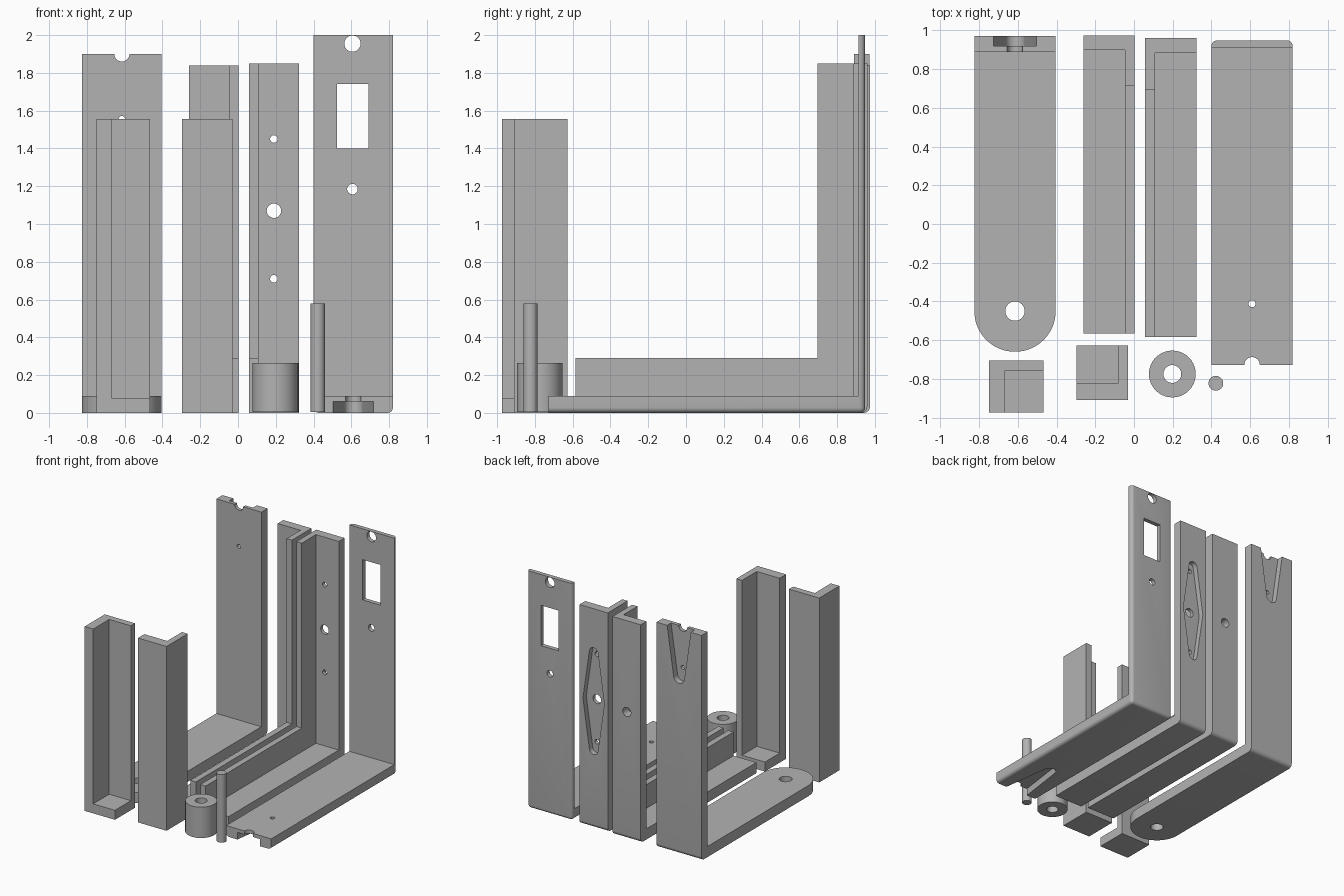
import bpy, bmesh
from math import sin, cos, tau, radians
from mathutils import Vector
from mathutils.geometry import convex_hull_2d

if "Cube" in bpy.data.objects:
    bpy.data.objects.remove(bpy.data.objects["Cube"])

# One plain grey for every part
grey = bpy.data.materials.new("steel grey")
grey.use_nodes = True
colour = (0.45, 0.45, 0.45, 1)
grey.diffuse_color = colour
grey.node_tree.nodes["Principled BSDF"].inputs["Base Color"].default_value = colour

FLOOR = 0.09
FAR = 3


def prism(name, axis, outline, start, end, edge_rule=None, radius=0.03, segments=6):
    """Extrude a 2D outline along an axis, then round the edges the rule picks."""
    def place(u, v, d):
        return {"x": (d, u, v), "y": (u, d, v), "z": (u, v, d)}[axis]
    bm = bmesh.new()
    face = bm.faces.new([bm.verts.new(place(u, v, start)) for u, v in outline])
    made = bmesh.ops.extrude_face_region(bm, geom=[face])["geom"]
    shift = Vector(place(0, 0, end - start))
    bmesh.ops.translate(bm, vec=shift, verts=[g for g in made if isinstance(g, bmesh.types.BMVert)])
    bmesh.ops.recalc_face_normals(bm, faces=bm.faces)
    if edge_rule:
        edges = [e for e in bm.edges if edge_rule(e.verts[0].co, e.verts[1].co)]
        bmesh.ops.bevel(bm, geom=edges, offset=radius, segments=segments, profile=0.5, affect="EDGES")
    mesh = bpy.data.meshes.new(name)
    bm.to_mesh(mesh)
    bm.free()
    mesh.materials.append(grey)
    obj = bpy.data.objects.new(name, mesh)
    bpy.context.collection.objects.link(obj)
    return obj


def rect(u0, u1, v0, v1):
    return [(u0, v0), (u1, v0), (u1, v1), (u0, v1)]


def around(*discs):
    """Outline stretched around discs given as (u, v, radius); radius 0 is a point."""
    pts = [Vector((u + r * cos(tau * i / 40), v + r * sin(tau * i / 40)))
           for u, v, r in discs for i in range(40 if r else 1)]
    return [pts[i] for i in convex_hull_2d(pts)]


def cut(obj, cutters):
    """Subtract the cutters and tidy them away."""
    for c in cutters:
        mod = obj.modifiers.new("cut", "BOOLEAN")
        mod.operation, mod.solver, mod.object = "DIFFERENCE", "EXACT", c
    bpy.context.view_layer.update()
    graph = bpy.context.evaluated_depsgraph_get()
    mesh = bpy.data.meshes.new_from_object(obj.evaluated_get(graph))
    obj.modifiers.clear()
    obj.data = mesh
    for c in cutters:
        bpy.data.objects.remove(c)


def hole(axis, u, v, r, start, end):
    return prism("cutter", axis, around((u, v, r)), start, end)


def elbow(y0, y1, top, wall, floor):
    """Side outline of an upright bracket."""
    return [(y0, 0), (y1, 0), (y1, top), (y1 - wall, top), (y1 - wall, floor), (y0, floor)]


def at_bend(y1):
    return lambda a, b: all(abs(p.y - y1) + abs(p.z) < 1e-4 for p in (a, b))


parts = []

# Round ended bracket
x, y1, top = -0.615, 0.972, 1.9
plate = prism("round_end_bracket", "x", elbow(-0.66, y1, top, 0.082, FLOOR),
              x - 0.21, x + 0.21, at_bend(y1), 0.035)
bm = bmesh.new()
bm.from_mesh(plate.data)
corners = [e for e in bm.edges if all(v.co.y < -0.65 for v in e.verts)
           and abs(e.verts[0].co.x - e.verts[1].co.x) < 1e-4]
bmesh.ops.bevel(bm, geom=corners, offset=0.2095, segments=18, profile=0.5, affect="EDGES")
bm.to_mesh(plate.data)
bm.free()
cut(plate, [
    hole("z", x, -0.45, 0.05, -1, 0.5),
    hole("y", x, top, 0.04, 0.5, FAR),
    hole("y", x, 1.555, 0.017, 0.5, FAR),
    prism("cutter", "y", around((x, 1.49, 0.05), (x - 0.125, 2, 0), (x + 0.125, 2, 0)), 0.92, FAR),
])
parts.append(plate)


# Flanged brackets: a thick elbow hollowed beside its flange
def flanged(name, x0, x1, y0, y1, top, pocket, flange_y):
    obj = prism(name, "x", elbow(y0, y1, top, y1 - flange_y, 0.29), x0, x1, at_bend(y1), 0.035)
    cut(obj, [prism("cutter", "z", rect(*pocket, -FAR, y1 - 0.076), FLOOR, FAR)])
    parts.append(obj)
    return obj


left = flanged("plain_flanged_bracket", -0.26, 0.003, -0.567, 0.975, 1.84, (-1, -0.047), 0.715)
cut(left, [hole("y", -0.13, 1.07, 0.038, 0.5, FAR)])

right = flanged("grooved_flanged_bracket", 0.058, 0.322, -0.585, 0.96, 1.85, (0.108, 1), 0.695)
x = 0.19
cut(right, [hole("y", x, z, r, 0.5, FAR) for z, r in ((1.45, 0.02), (1.07, 0.038), (0.71, 0.02))]
    + [prism("cutter", "y", around((x, 1.48, 0.04), (x, 0.66, 0.04),
                                   (x - 0.1, 1.07, 0), (x + 0.1, 1.07, 0)), 0.915, FAR)])

# Window bracket with softened outer edges
x, y0, y1 = 0.61, -0.728, 0.948


def outer_edge(a, b):
    on_back = abs(a.y - y1) + abs(b.y - y1) < 1e-4
    on_base = abs(a.z) + abs(b.z) < 1e-4
    along_side = abs(a.x - b.x) < 1e-4
    return (on_back and on_base) or (along_side and (on_back or on_base))


window = prism("window_bracket", "x", elbow(y0, y1, 2, 0.036, FLOOR), 0.4, 0.82, outer_edge, 0.028)
cut(window, [
    prism("cutter", "y", rect(0.525, 0.69, 1.4, 1.74), 0.5, FAR),
    hole("y", 0.606, 1.955, 0.043, 0.5, FAR),
    hole("y", 0.606, 1.185, 0.028, 0.5, FAR),
    hole("z", x, -0.412, 0.018, -1, 0.5),
    hole("z", x, y0, 0.04, -1, 0.5),
    prism("cutter", "z", around((x, -0.32, 0.05), (x - 0.12, -0.83, 0), (x + 0.12, -0.83, 0)), -1, 0.06),
])
parts.append(window)

# Corner posts, each a block with a tall open pocket
for name, block, pocket in (
        ("left_corner_post", (-0.75, -0.467, -0.973, -0.705), (-0.67, 0, -FAR, -0.76)),
        ("right_corner_post", (-0.297, -0.03, -0.91, -0.628), (-1, -0.083, -0.825, 0))):
    post = prism(name, "z", rect(*block), 0, 1.555)
    cut(post, [prism("cutter", "z", rect(*pocket), 0.08, FAR)])
    parts.append(post)

# Spacer sleeve and pin
sleeve = prism("spacer_sleeve", "z", around((0.198, -0.775, 0.121)), 0.005, 0.265)
cut(sleeve, [hole("z", 0.198, -0.775, 0.046, -1, 1)])
pin = prism("pin", "z", around((0.423, -0.823, 0.038)), 0.005, 0.58)
parts += [sleeve, pin]

# Smooth the curved faces, keep corners sharp
bpy.ops.object.select_all(action="DESELECT")
for obj in parts:
    obj.select_set(True)
bpy.context.view_layer.objects.active = parts[0]
bpy.ops.object.shade_smooth_by_angle(angle=radians(30))
